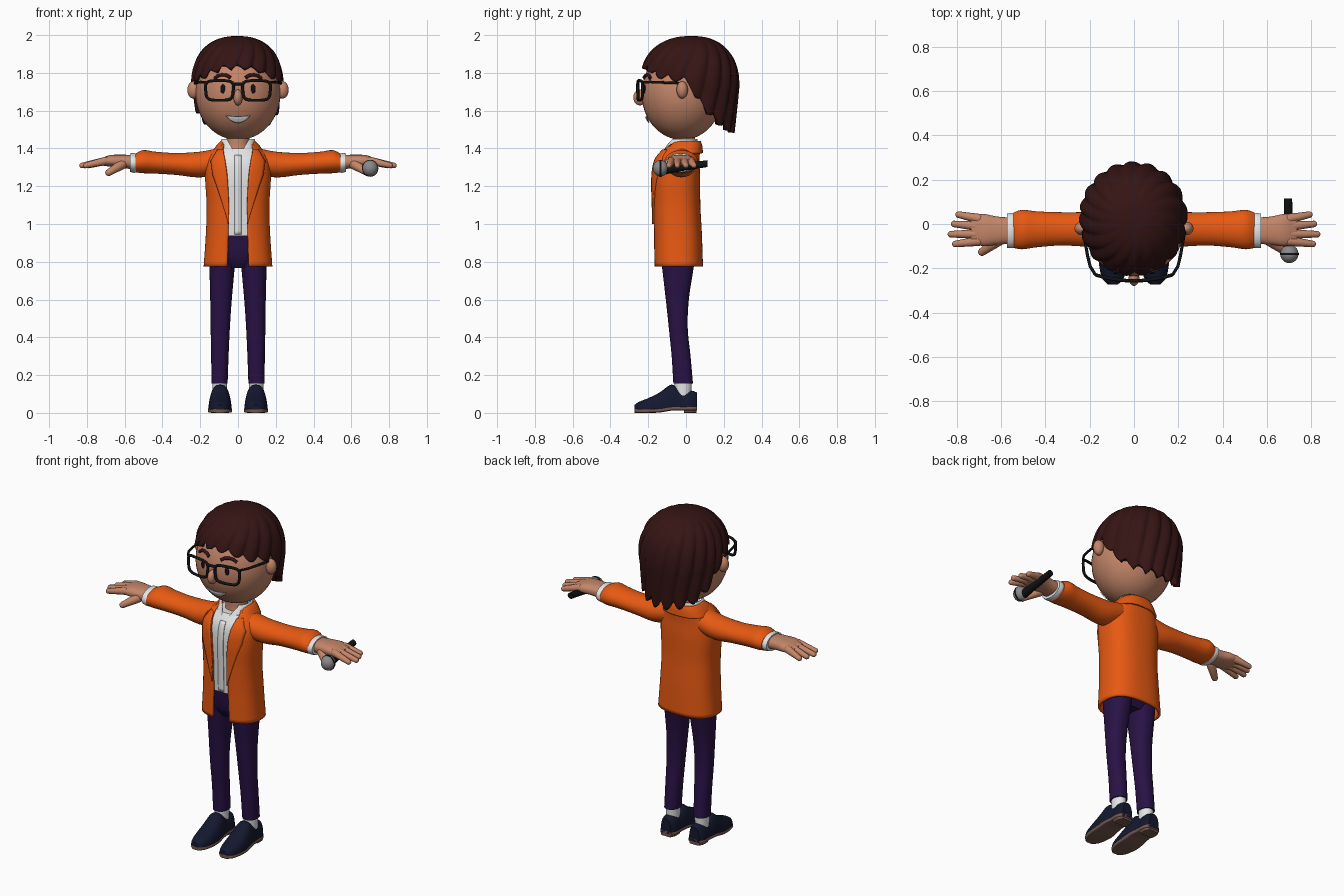
import bpy, bmesh, math
from mathutils import Vector

if "Cube" in bpy.data.objects:
    bpy.data.objects.remove(bpy.data.objects["Cube"])


def material(name, *rgb):
    m = bpy.data.materials.new(name)
    m.use_nodes = True
    m.diffuse_color = (*rgb, 1)
    bsdf = next(n for n in m.node_tree.nodes if n.type == "BSDF_PRINCIPLED")
    bsdf.inputs["Base Color"].default_value = (*rgb, 1)
    bsdf.inputs["Roughness"].default_value = 0.7
    return m


SKIN = material("skin", 0.55, 0.235, 0.14)
HAIR = material("dark brown hair", 0.036, 0.007, 0.007)
ORANGE = material("orange jacket", 0.8, 0.1, 0.006)
WHITE = material("white", 0.78, 0.78, 0.78)
PURPLE = material("purple trousers", 0.022, 0.006, 0.06)
NAVY = material("navy shoes", 0.007, 0.009, 0.028)
SOLE = material("brown sole", 0.17, 0.095, 0.07)
BLACK = material("black", 0.006, 0.006, 0.007)
GREY = material("grey metal", 0.25, 0.25, 0.26)


def finish(name, bm, mat, thick=0, mirror=False, angle=45):
    bmesh.ops.remove_doubles(bm, verts=bm.verts[:], dist=1e-5)
    bmesh.ops.recalc_face_normals(bm, faces=bm.faces[:])
    me = bpy.data.meshes.new(name)
    bm.to_mesh(me)
    bm.free()
    me.materials.append(mat)
    me.polygons.foreach_set("use_smooth", [True] * len(me.polygons))
    me.set_sharp_from_angle(angle=math.radians(angle))
    ob = bpy.data.objects.new(name, me)
    bpy.context.scene.collection.objects.link(ob)
    if thick:
        mod = ob.modifiers.new("thickness", "SOLIDIFY")
        mod.thickness, mod.offset = thick, -1
    if mirror:
        ob.modifiers.new("mirror", "MIRROR").use_clip = False
    return ob


def interp(tab, t):
    """Smooth interpolation of table rows keyed by their first value."""
    t = min(max(t, tab[0][0]), tab[-1][0])
    i = max(k for k in range(len(tab) - 1) if tab[k][0] <= t)
    a, b, p, n = tab[i], tab[i + 1], tab[max(i - 1, 0)], tab[min(i + 2, len(tab) - 1)]
    h = b[0] - a[0]
    u = (t - a[0]) / h
    out = []
    for k in range(1, len(a)):
        ma, mb = (b[k] - p[k]) / (b[0] - p[0]), (n[k] - a[k]) / (n[0] - a[0])
        out.append((1 + 2 * u) * (1 - u) ** 2 * a[k] + u * (1 - u) ** 2 * h * ma
                   + u * u * (3 - 2 * u) * b[k] + u * u * (u - 1) * h * mb)
    return out


def power(v, p):
    return math.copysign(abs(v) ** (2 / p), v)


def grid(bm, fn, nu, nv, wrap=False, cap=False):
    rows = [[bm.verts.new(fn(i / nu, j / nv)) for i in range(nu if wrap else nu + 1)]
            for j in range(nv + 1)]
    for lo, hi in zip(rows, rows[1:]):
        for i in range(nu):
            k = (i + 1) % len(lo)
            bm.faces.new((lo[i], lo[k], hi[k], hi[i]))
    if cap:
        bm.faces.new(rows[0])
        bm.faces.new(rows[-1])
    return bm


def loft(name, axis, tab, mat, p=2, steps=16, **kw):
    """Closed tube; rows are position, two centre values, two radii."""
    def fn(u, v):
        t = tab[0][0] + v * (tab[-1][0] - tab[0][0])
        c1, c2, r1, r2 = interp(tab, t)
        a = u * math.tau
        q = [c1 + r1 * power(math.cos(a), p), c2 + r2 * power(math.sin(a), p)]
        q.insert("xyz".index(axis), t)
        return q
    return finish(name, grid(bmesh.new(), fn, 32, steps, True, True), mat, **kw)


def capsule(bm, p0, p1, r0, r1):
    p0, p1 = Vector(p0), Vector(p1)
    rot = (p1 - p0).to_track_quat("Z", "Y")
    for v in bmesh.ops.create_uvsphere(bm, u_segments=16, v_segments=12, radius=1)["verts"]:
        top = v.co.z > 0.01
        v.co = (p1 if top else p0) + rot @ v.co * (r1 if top else r0)


def ellipsoid(name, loc, rad, mat, **kw):
    bm = bmesh.new()
    bmesh.ops.create_uvsphere(bm, u_segments=40, v_segments=24, radius=1)
    for v in bm.verts:
        v.co = [c + r * k for c, r, k in zip(loc, rad, v.co)]
    return finish(name, bm, mat, **kw)


def tube(name, pts, r, mat, cyclic=False, mirror=True):
    cu = bpy.data.curves.new(name, "CURVE")
    cu.dimensions, cu.bevel_depth, cu.bevel_resolution, cu.use_fill_caps = "3D", r, 3, True
    sp = cu.splines.new("POLY")
    sp.points.add(len(pts) - 1)
    for q, co in zip(sp.points, pts):
        q.co = (*co, 1)
    sp.use_cyclic_u = cyclic
    cu.materials.append(mat)
    ob = bpy.data.objects.new(name, cu)
    bpy.context.scene.collection.objects.link(ob)
    if mirror:
        ob.modifiers.new("mirror", "MIRROR")


# Head and face
HC, HR = (0, -0.02, 1.69), (0.225, 0.215, 0.245)


def face_y(x, z):
    d = 1 - (x / HR[0]) ** 2 - ((z - HC[2]) / HR[2]) ** 2
    return HC[1] - HR[1] * math.sqrt(max(d, 0))


ellipsoid("head", HC, HR, SKIN)
ellipsoid("nose", (0, -0.243, 1.67), (0.024, 0.036, 0.042), SKIN)
ellipsoid("ears", (0.236, -0.02, 1.71), (0.032, 0.03, 0.046), SKIN, mirror=True)
ellipsoid("eyes", (0.08, face_y(0.08, 1.715), 1.715), (0.013, 0.006, 0.025), BLACK, mirror=True)


def smile(u, v):
    x = 0.063 * (2 * u - 1)
    arc = 1 - (2 * u - 1) ** 2
    z = 1.576 - arc * (0.008 + 0.03 * v)
    return x, face_y(x, z) - 0.005, z


finish("smile", grid(bmesh.new(), smile, 16, 4), WHITE, thick=0.006)
tube("eyebrows", [(x, face_y(x, z) - 0.004, z) for x, z in
                  ((0.04, 1.775), (0.06, 1.787), (0.085, 1.79), (0.105, 1.785), (0.125, 1.77))],
     0.009, HAIR)

# Hair: crown-to-hem shell with swirling locks
HEM = [(0, 1.835), (25, 1.825), (50, 1.785), (72, 1.77), (86, 1.75), (97, 1.67),
       (115, 1.59), (140, 1.53), (180, 1.505)]


def hair(u, v):
    phi = u * math.tau - math.pi
    deg = abs(math.degrees(phi))
    lock = abs(math.cos(9 * (phi + 0.5 * v)))
    h = (interp(HEM, deg)[0] - 0.035 * (lock - 0.5) * (0.5 + deg / 180) - 1.73) / 0.263
    s = v * (math.acos(power(h, 5 / 3)) if h > 0 else math.pi / 2 - h)
    if s < math.pi / 2:
        r, z = power(math.sin(s), 2.4), power(math.cos(s), 2.4)
    else:
        z = math.pi / 2 - s
        r = 1 + 0.1 * z
    r *= 0.965 + 0.06 * lock * math.sin(min(s, 1.5))
    ry = 0.27 if deg < 90 else 0.247
    return -0.003 + 0.24 * r * math.sin(phi), 0.03 - ry * r * math.cos(phi), 1.73 + 0.265 * z


finish("hair", grid(bmesh.new(), hair, 216, 36, True), HAIR, thick=0.035, angle=60)


# Glasses
def frame_y(x):
    return -0.256 + 0.9 * x * x


rim = []
for i in range(40):
    a = i * math.tau / 40
    dz = power(math.sin(a), 4)
    x = 0.098 + power(math.cos(a), 4) * (0.073 + 0.004 * dz)
    rim.append((x, frame_y(x), 1.707 + 0.052 * dz))
tube("glasses_rims", rim, 0.008, BLACK, cyclic=True)
tube("glasses_bridge", [(x, frame_y(x), 1.742) for x in (-0.026, 0, 0.026)], 0.008, BLACK, mirror=False)
tube("glasses_arms", [(0.174, -0.229, 1.75), (0.198, -0.19, 1.752), (0.21, -0.14, 1.75),
                      (0.232, -0.01, 1.745)], 0.007, BLACK)

# Jacket: rows are height, depth centre, half width, half depth, half opening
COAT = [(0.775, -0.04, 0.182, 0.13, 0.058), (0.95, -0.044, 0.17, 0.128, 0.052),
        (1.1, -0.05, 0.166, 0.126, 0.052), (1.25, -0.052, 0.174, 0.127, 0.06),
        (1.34, -0.047, 0.165, 0.118, 0.072), (1.4, -0.025, 0.125, 0.1, 0.082),
        (1.43, -0.01, 0.092, 0.08, 0.07)]
P = 2.5


def coat(name, tab, mat, thick, steps=30):
    def fn(u, v):
        z = tab[0][0] + v * (tab[-1][0] - tab[0][0])
        cy, rx, ry, w = interp(tab, z)
        a0 = math.asin((w / rx) ** (P / 2))
        a = a0 + u * (math.tau - 2 * a0)
        return rx * power(math.sin(a), P), cy - ry * power(math.cos(a), P), z
    finish(name, grid(bmesh.new(), fn, 64, steps), mat, thick=thick)


def coat_y(x, z):
    cy, rx, ry, w = interp(COAT, z)
    return cy - ry * max(0, 1 - abs(x / rx) ** P) ** (1 / P)


coat("jacket", COAT, ORANGE, 0.014)
coat("jacket_collar", [(1.375, -0.018, 0.14, 0.108, 0.095), (1.415, -0.012, 0.115, 0.098, 0.09),
                       (1.44, 0, 0.092, 0.078, 0.075)], ORANGE, 0.012, 8)


def lapel(u, v):
    z = 1.0 + 0.395 * v
    inner = interp(COAT, z)[3] - 0.003
    if z > 1.335:
        outer = 0.145 - 0.6 * (z - 1.335)
    else:
        outer = inner + 0.075 * min(1, (z - 1.0) / 0.26) + 0.003
    x = inner + u * (outer - inner)
    return x, coat_y(x, z) - 0.008, z


finish("lapels", grid(bmesh.new(), lapel, 6, 40), ORANGE, thick=0.01, mirror=True, angle=30)
loft("sleeves", "x", [(0.1, -0.03, 1.335, 0.08, 0.068), (0.2, -0.025, 1.315, 0.078, 0.068),
                      (0.33, -0.022, 1.318, 0.075, 0.058), (0.44, -0.024, 1.325, 0.081, 0.058),
                      (0.505, -0.025, 1.33, 0.089, 0.061), (0.542, -0.028, 1.323, 0.08, 0.05)],
     ORANGE, steps=24, mirror=True)

# Shirt
loft("shirt", "z", [(z, 0, cy, rx - 0.013, ry - 0.013) for z, cy, rx, ry, w in
                    [(0.94, *interp(COAT, 0.94))] + COAT[2:6]], WHITE, p=P, steps=24)
coat("shirt_collar", [(1.36, -0.035, 0.105, 0.1, 0.012), (1.4, -0.025, 0.098, 0.09, 0.03),
                      (1.45, -0.012, 0.088, 0.072, 0.06)], WHITE, 0.008, 10)


def placket(u, v):
    x, z = 0.018 * (2 * u - 1), 0.945 + 0.42 * v
    return x, coat_y(x, z) + 0.009, z


finish("shirt_placket", grid(bmesh.new(), placket, 2, 24), WHITE, thick=0.006)
loft("cuffs", "x", [(0.525, -0.03, 1.323, 0.072, 0.045), (0.55, -0.03, 1.323, 0.079, 0.052),
                    (0.572, -0.03, 1.325, 0.077, 0.049)], WHITE, steps=6, mirror=True)

# Neck and hands
loft("neck", "z", [(1.36, 0, -0.015, 0.07, 0.065), (1.42, 0, -0.012, 0.062, 0.058),
                   (1.52, 0, -0.01, 0.06, 0.06)], SKIN)
loft("palms", "x", [(0.55, -0.03, 1.327, 0.058, 0.038), (0.62, -0.03, 1.332, 0.064, 0.035),
                    (0.68, -0.027, 1.334, 0.072, 0.03), (0.735, -0.027, 1.328, 0.062, 0.016)],
     SKIN, p=2.4, mirror=True)
bm = bmesh.new()
for y0, x1, y1 in ((0.024, 0.79, 0.042), (-0.01, 0.81, 0), (-0.045, 0.825, -0.046), (-0.077, 0.805, -0.09)):
    capsule(bm, (0.7, y0, 1.334), (x1, y1, 1.31), 0.022, 0.015)
capsule(bm, (0.615, -0.075, 1.315), (0.685, -0.126, 1.272), 0.027, 0.018)
finish("fingers", bm, SKIN, mirror=True)

# Microphone
loft("microphone_handle", "y", [(-0.11, 0.695, 1.287, 0.025, 0.025), (-0.05, 0.695, 1.296, 0.021, 0.021),
                                (0.115, 0.695, 1.32, 0.018, 0.018)], BLACK)
ellipsoid("microphone_head", (0.7, -0.135, 1.295), (0.041, 0.041, 0.043), GREY)
loft("microphone_band", "y", [(-0.139, 0.7, 1.295, 0.043, 0.045), (-0.131, 0.7, 1.295, 0.043, 0.045)],
     BLACK, steps=1)

# Trousers
loft("trouser_legs", "z", [(0.155, 0.098, -0.015, 0.043, 0.052), (0.3, 0.096, -0.026, 0.046, 0.05),
                           (0.45, 0.094, -0.041, 0.051, 0.05), (0.6, 0.09, -0.046, 0.057, 0.061),
                           (0.78, 0.084, -0.043, 0.067, 0.085), (0.9, 0.08, -0.045, 0.07, 0.1)],
     PURPLE, p=2.3, steps=24, mirror=True)
loft("trouser_hips", "z", [(0.768, 0, -0.043, 0.125, 0.06), (0.82, 0, -0.044, 0.15, 0.092),
                           (0.95, 0, -0.045, 0.152, 0.112)], PURPLE, p=P)

# Socks and shoes
loft("socks", "z", [(0.08, 0.097, -0.015, 0.038, 0.042), (0.165, 0.097, -0.015, 0.038, 0.046)],
     WHITE, mirror=True)
SHOE = [(-0.272, 0.02, 0.025), (-0.25, 0.043, 0.04), (-0.2, 0.057, 0.06), (-0.14, 0.061, 0.09),
        (-0.075, 0.056, 0.132), (-0.03, 0.051, 0.105), (0.03, 0.049, 0.1), (0.058, 0.034, 0.09)]


def shoe(u, v):
    y = SHOE[0][0] + v * (SHOE[-1][0] - SHOE[0][0])
    rx, h = interp(SHOE, y)
    a = u * math.tau
    return 0.095 + rx * power(math.cos(a), 2.5), y, 0.018 + h * power(max(0, math.sin(a)), 2.5)


finish("shoes", grid(bmesh.new(), shoe, 32, 32, True, True), NAVY, mirror=True)
loft("soles", "y", [(y, 0.095, 0.011 + 0.012 * max(0, min(1, (y + 0.15) / 0.06)), rx + 0.003, 0.011)
                    for y, rx, h in SHOE], SOLE, p=5, steps=32, mirror=True)
loft("heels", "y", [(-0.01, 0.095, 0.016, 0.047, 0.016), (0.03, 0.095, 0.016, 0.047, 0.016),
                    (0.056, 0.095, 0.016, 0.034, 0.016)], SOLE, p=6, steps=8, mirror=True)
